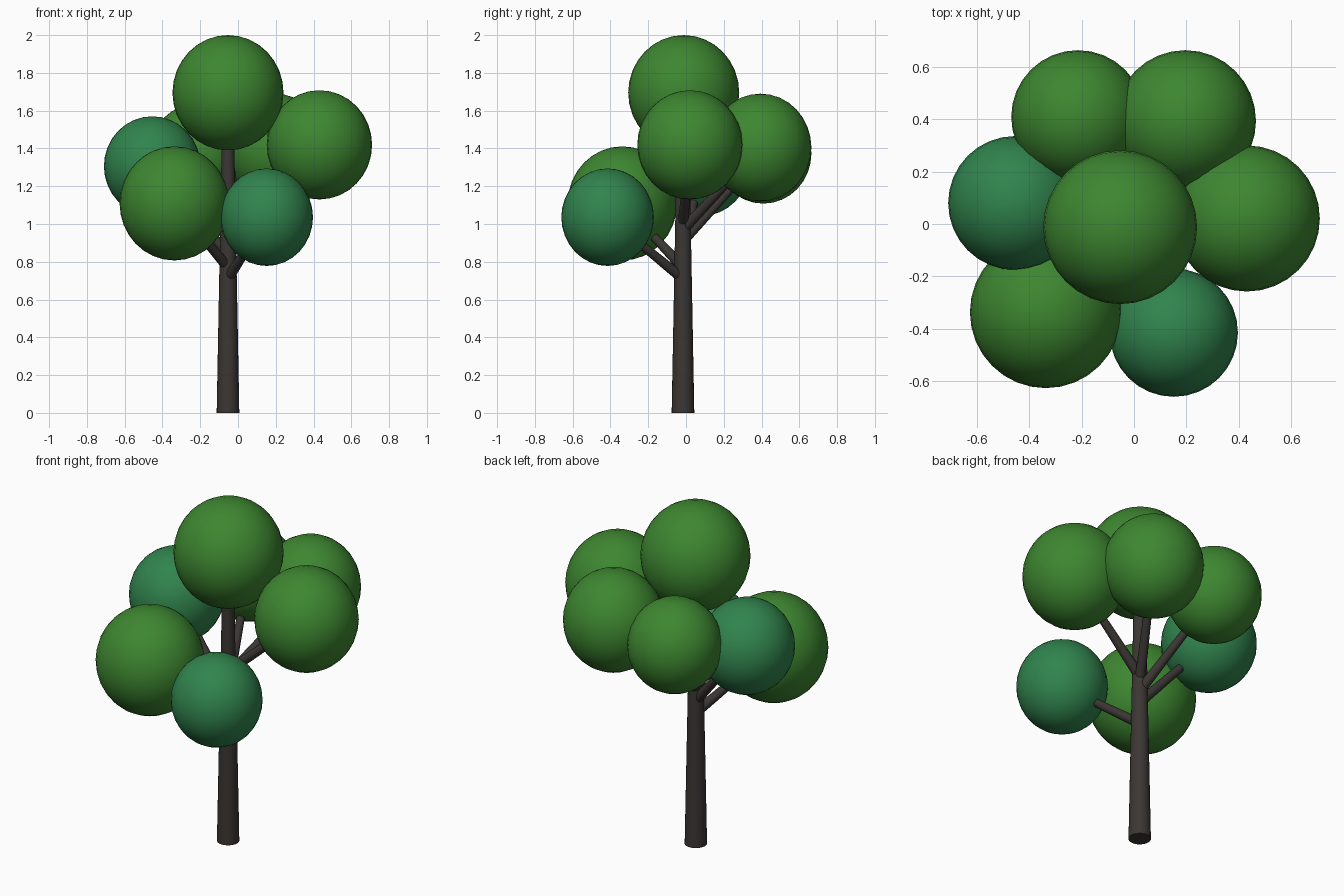
import bpy
from mathutils import Vector

if "Cube" in bpy.data.objects:
    bpy.data.objects.remove(bpy.data.objects["Cube"])


def material(name, rgb):
    m = bpy.data.materials.new(name)
    m.diffuse_color = (*rgb, 1)
    m.use_nodes = True
    m.node_tree.nodes["Principled BSDF"].inputs["Base Color"].default_value = m.diffuse_color
    return m


bark = material("bark", (0.042, 0.037, 0.033))
leaf = material("leaf_green", (0.047, 0.24, 0.03))
teal = material("leaf_blue_green", (0.03, 0.23, 0.075))


def finish(name, mat):
    ob = bpy.context.object
    ob.name = name
    ob.data.materials.append(mat)
    bpy.ops.object.shade_smooth_by_angle()
    return ob


def limb(name, a, b, r1, r2, sides):
    a, b = Vector(a), Vector(b)
    d = b - a
    bpy.ops.mesh.primitive_cone_add(vertices=sides, radius1=r1, radius2=r2,
                                    depth=d.length, location=(a + b) / 2,
                                    rotation=d.to_track_quat('Z', 'Y').to_euler())
    return finish(name, bark)


# Tapered trunk, running up into the crown
TX, TY = -0.053, -0.016
limb("trunk", (TX, TY, 0), (TX, TY, 1.6), 0.06, 0.03, 24)

# Foliage: name, centre, horizontal radius, vertical radius, colour, branch start height
foliage = [
    ("top", (-0.053, -0.012, 1.695), 0.294, 0.305, leaf, None),
    ("right", (0.431, 0.021, 1.419), 0.279, 0.289, leaf, 1.00),
    ("back_right", (0.196, 0.394, 1.405), 0.270, 0.285, leaf, 0.97),
    ("back_left", (-0.214, 0.409, 1.373), 0.255, 0.265, leaf, 0.91),
    ("left", (-0.454, 0.080, 1.306), 0.256, 0.264, teal, 0.84),
    ("front_left", (-0.337, -0.337, 1.109), 0.290, 0.302, leaf, 0.77),
    ("front_right", (0.152, -0.415, 1.036), 0.245, 0.258, teal, 0.71),
]
for name, c, r, rz, mat, start in foliage:
    bpy.ops.mesh.primitive_uv_sphere_add(segments=32, ring_count=16, radius=1, location=c)
    bpy.context.object.scale = (r, r, rz)
    finish(name + "_foliage", mat)
    # Branch from the trunk axis into the foliage ball
    if start:
        a = Vector((TX, TY, start))
        limb(name + "_branch", a, a.lerp(Vector(c), 0.85), 0.028, 0.02, 16)
